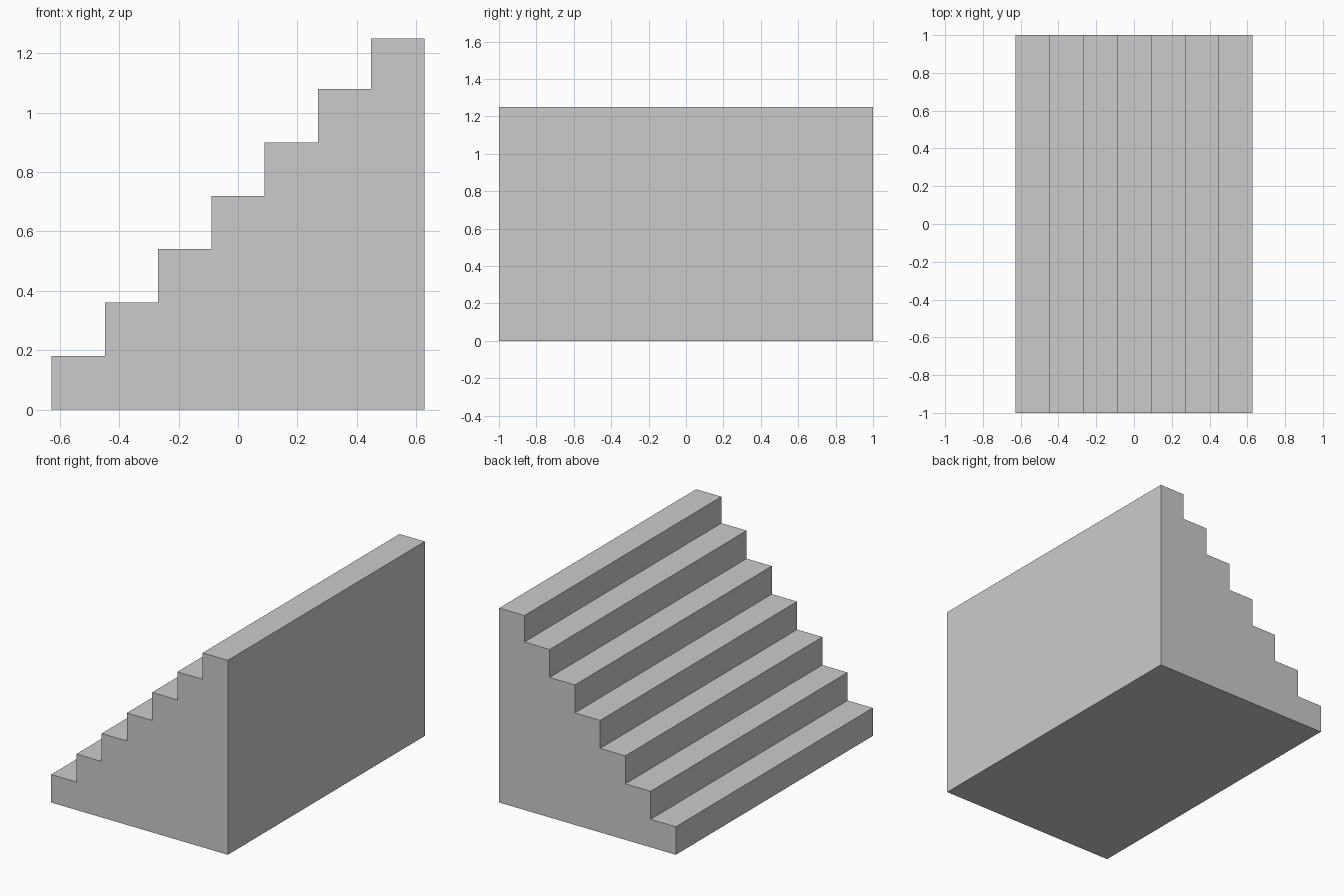
import bpy
import bmesh

if "Cube" in bpy.data.objects:
    bpy.data.objects.remove(bpy.data.objects["Cube"])

STEPS = 7
HALF_X = 0.628
RUN = 2 * HALF_X / STEPS
RISE = 0.18
TOP = 1.25  # last riser is slightly shorter

# Side profile of the staircase, bottom edge first
profile = [(HALF_X, 0), (-HALF_X, 0)]
for i in range(STEPS):
    z = min((i + 1) * RISE, TOP)
    x = -HALF_X + i * RUN
    profile += [(x, z), (x + RUN, z)]

# Extrude the profile across the full width
bm = bmesh.new()
face = bm.faces.new([bm.verts.new((x, -1, z)) for x, z in profile])
extruded = bmesh.ops.extrude_face_region(bm, geom=[face])
verts = [v for v in extruded["geom"] if isinstance(v, bmesh.types.BMVert)]
bmesh.ops.translate(bm, verts=verts, vec=(0, 2, 0))
bmesh.ops.recalc_face_normals(bm, faces=bm.faces)

mesh = bpy.data.meshes.new("staircase")
bm.to_mesh(mesh)
bm.free()
stairs = bpy.data.objects.new("staircase", mesh)
bpy.context.collection.objects.link(stairs)
